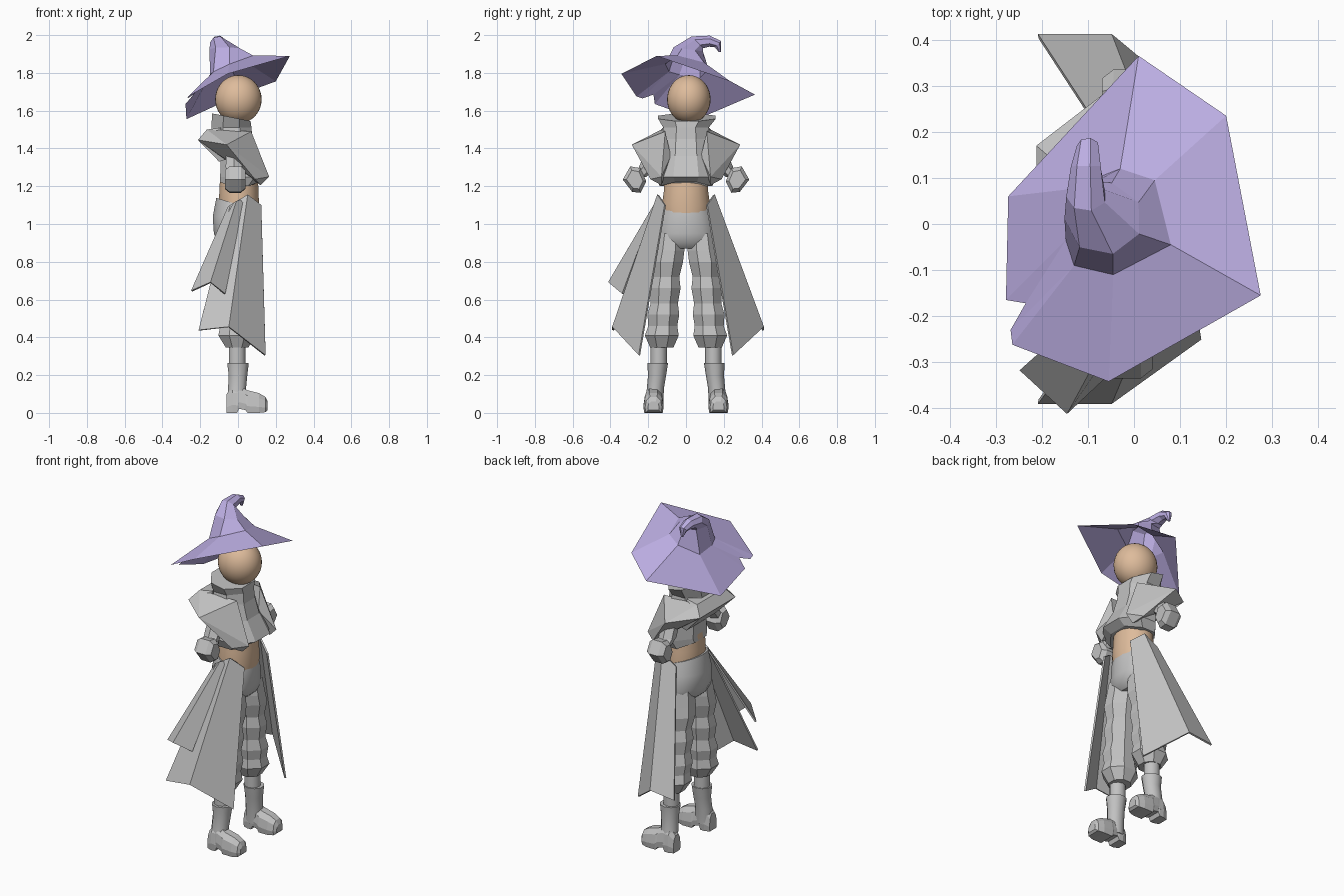
import bpy, bmesh, math

if "Cube" in bpy.data.objects:
    bpy.data.objects.remove(bpy.data.objects["Cube"])


def material(name, rgb):
    m = bpy.data.materials.new(name)
    m.diffuse_color = (*rgb, 1)
    m.use_nodes = True
    m.node_tree.nodes["Principled BSDF"].inputs["Base Color"].default_value = m.diffuse_color
    return m


PURPLE = material("purple felt", (0.50, 0.42, 0.76))
GREY = material("grey cloth", (0.54, 0.54, 0.54))
SKIN = material("skin", (0.73, 0.50, 0.33))


def finish(bm, name, mat, mirror=False, smooth=0, thick=0):
    bmesh.ops.recalc_face_normals(bm, faces=bm.faces)
    me = bpy.data.meshes.new(name)
    bm.to_mesh(me)
    bm.free()
    me.materials.append(mat)
    ob = bpy.data.objects.new(name, me)
    bpy.context.collection.objects.link(ob)
    if thick:
        mod = ob.modifiers.new("thickness", "SOLIDIFY")
        mod.thickness, mod.offset = thick, 0
    if mirror:
        mod = ob.modifiers.new("mirror", "MIRROR")
        mod.use_axis = (False, True, False)
        mod.merge_threshold = 0.00001
    if smooth:
        bpy.ops.object.select_all(action="DESELECT")
        ob.select_set(True)
        bpy.context.view_layer.objects.active = ob
        bpy.ops.object.shade_smooth_by_angle(angle=math.radians(smooth))
    return ob


def loft(name, rings, mat, caps=(True, True), **kw):
    bm = bmesh.new()
    vs = [[bm.verts.new(p) for p in r] for r in rings]
    n = len(vs[0])
    for a, b in zip(vs, vs[1:]):
        for i in range(n):
            j = (i + 1) % n
            bm.faces.new((a[i], a[j], b[j], b[i]))
    if caps[0]:
        bm.faces.new(vs[0])
    if caps[1]:
        bm.faces.new(vs[-1])
    return finish(bm, name, mat, **kw)


def oval(c, rx, ry, n=8, tilt=0, phase=None, slope=0):
    """Ring around c; tilt turns it about x, slope raises z along x."""
    ph = 180 / n if phase is None else phase
    out = []
    for k in range(n):
        t = math.radians(ph + 360 * k / n)
        a, b, s = rx * math.cos(t), ry * math.sin(t), math.radians(tilt)
        out.append((c[0] + a, c[1] + b * math.cos(s), c[2] + b * math.sin(s) + slope * a))
    return out


def hull(name, pts, mat, **kw):
    bm = bmesh.new()
    for p in pts:
        bm.verts.new(p)
    bmesh.ops.convex_hull(bm, input=bm.verts)
    loose = [v for v in bm.verts if not v.link_faces]
    bmesh.ops.delete(bm, geom=loose, context="VERTS")
    return finish(bm, name, mat, **kw)


def cloth(name, top, bottom, mat):
    """Folded sheet between two point rows."""
    bm = bmesh.new()
    a = [bm.verts.new(p) for p in top]
    b = [bm.verts.new(p) for p in bottom]
    for i in range(len(a) - 1):
        bm.faces.new((a[i], a[i + 1], b[i + 1], b[i]))
    return finish(bm, name, mat, thick=0.01)


# head
bm = bmesh.new()
bmesh.ops.create_uvsphere(bm, u_segments=32, v_segments=20, radius=1)
bmesh.ops.scale(bm, vec=(0.123, 0.115, 0.128), verts=bm.verts)
bmesh.ops.translate(bm, vec=(0.002, 0.015, 1.66), verts=bm.verts)
finish(bm, "head", SKIN, smooth=40)

# hat crown with curled tip
base_xy = [(.08, -.045), (.045, .095), (-.03, .12), (-.145, .075),
           (-.148, -.035), (-.13, -.09), (-.045, -.11)]
base = [(x, y, 1.85 + .44 * x - .15 * y) for x, y in base_xy]
ph = -25
loft("hat_crown", [
    base,
    oval((-.066, .012, 1.925), .085, .08, 7, -8, ph),
    oval((-.103, .06, 1.962), .044, .045, 7, -45, ph),
    oval((-.103, .125, 1.968), .034, .03, 7, -92, ph),
    oval((-.10, .170, 1.952), .024, .024, 7, -135, ph),
    oval((-.10, .180, 1.910), .006, .006, 7, -170, ph)], PURPLE, caps=(False, True))

# hat brim with a torn notch; last number is the crown corner it joins
brim = [(.275, -.155, 1.89, 0), (.2, .235, 1.755, 1), (.01, .365, 1.685, 2),
        (-.273, .06, 1.555, 3), (-.278, -.165, 1.635, 4), (-.235, -.172, 1.685, 4),
        (-.268, -.23, 1.665, 5), (-.264, -.262, 1.675, 5), (-.055, -.342, 1.795, 6)]
bm = bmesh.new()
inner = [bm.verts.new(p) for p in base]
outer = [bm.verts.new(p[:3]) for p in brim]
for i in range(len(brim)):
    j = (i + 1) % len(brim)
    a, b = inner[brim[i][3]], inner[brim[j][3]]
    bm.faces.new((outer[i], outer[j], a) if a is b else (outer[i], outer[j], b, a))
finish(bm, "hat_brim", PURPLE)

# bare waist
loft("waist", [oval((.005, 0, z), rx, ry, 16) for z, rx, ry in
               [(1.02, .10, .12), (1.10, .108, .13), (1.17, .106, .12), (1.28, .10, .12)]],
     SKIN, smooth=40)

# cropped jacket body and collar, hem raised at the middle of the front
hem = [(x, y, 1.20 if abs(y) > .06 else 1.222) for x, y, z in oval((.01, 0, 0), .115, .15)]
loft("jacket_body", [
    hem,
    oval((.035, 0, 1.25), .14, .175),
    oval((.005, 0, 1.36), .105, .15),
    oval((-.03, 0, 1.45), .115, .14),
    oval((-.035, 0, 1.51), .115, .13),
    oval((-.035, .005, 1.565), .11, .165, slope=-.2)], GREY)

# pointed shoulder lapels, joined by a panel over the back
hull("shoulder_lapel", [(-.165, .13, 1.50), (.07, .11, 1.49), (-.212, .17, 1.445),
                        (-.06, .287, 1.42), (.165, .13, 1.25), (.09, .188, 1.237),
                        (.12, .13, 1.205), (-.02, .14, 1.34), (.08, .08, 1.36)],
     GREY, mirror=True)
hull("back_panel", [(x, s * y, z) for s in (1, -1) for x, y, z in
                    [(-.165, .13, 1.50), (-.212, .17, 1.445), (-.10, .14, 1.33),
                     (-.09, .12, 1.51), (-.07, .14, 1.34)]], GREY)

# sleeves and fists
loft("sleeve", [oval((-.02, .175, 1.37), .05, .045, 6), oval((-.022, .205, 1.30), .05, .045, 6),
                oval((-.02, .25, 1.25), .04, .04, 6)], GREY, mirror=True)
fist = [(.24, 1.295), (.295, 1.305), (.335, 1.235), (.285, 1.17), (.24, 1.165), (.21, 1.225)]
loft("fist", [[(x, .27 + (y - .27) * s, 1.235 + (z - 1.235) * s) for y, z in fist]
              for x, s in [(-.07, .7), (-.045, 1), (.015, 1), (.04, .7)]], GREY, mirror=True)

# trousers: hips and banded puffy legs
loft("trouser_hips", [
    oval((-.005, 0, 1.105), .112, .13, 16, slope=-.3),
    oval((-.012, 0, 1.04), .124, .147, 16),
    oval((-.01, 0, .95), .12, .165, 16),
    oval((-.005, 0, .90), .104, .155, 16),
    oval((-.005, 0, .87), .07, .13, 16)], GREY, smooth=40)
legs = [(.95, .084, .095, .076), (.86, .09, .108, .088), (.80, .10, .114, .091),
        (.72, .106, .094, .076), (.66, .110, .107, .088), (.58, .115, .093, .078),
        (.52, .120, .108, .091), (.46, .123, .096, .083), (.41, .128, .107, .097),
        (.345, .128, .064, .066)]
loft("trouser_leg", [oval((-.005, y, z), rx, ry) for z, y, rx, ry in legs], GREY, mirror=True)
loft("ankle", [oval((-.005, .145, z), .046, .044, 10) for z in (.36, .24)], GREY,
     mirror=True, smooth=40)

# boots
loft("boot_shaft", [oval((x, y, z), rx, ry, 10) for x, y, z, rx, ry in
                    [(-.005, .17, .04, .052, .05), (-.005, .162, .13, .05, .045),
                     (0, .153, .20, .052, .048), (0, .15, .265, .06, .055)]],
     GREY, mirror=True, smooth=40)
foot = [(-.06, .10, .034, 0), (-.03, .14, .046, 0), (-.005, .14, .046, .0), (.005, .14, .046, .022),
        (.04, .125, .05, .015), (.05, .12, .054, 0), (.11, .105, .054, 0), (.145, .085, .045, .004),
        (.157, .06, .03, .015)]
loft("boot_foot", [[(x, .172 + w * u, lo + (hi - lo) * v) for u, v in
                    [(-.9, 0), (.9, 0), (1, .3), (.85, .75), (.4, 1), (-.4, 1), (-.85, .75), (-1, .3)]]
                   for x, hi, w, lo in foot], GREY, mirror=True)

# coat tails hanging from the hips
for side, s, y in (("right", -1, .386), ("left", 1, .408)):
    cloth("coat_tail_" + side,
          [(.12, s * .11, 1.10), (.05, s * .148, 1.155), (-.04, s * .15, 1.10)],
          [(.143, s * .247, .305), (-.05, s * y, .455), (-.208, s * y, .437)], GREY)
cloth("short_tail",
      [(.03, -.15, 1.13), (-.01, -.155, 1.12), (-.05, -.14, 1.09)],
      [(-.07, -.335, .63), (-.145, -.408, .69), (-.245, -.315, .645)], GREY)
